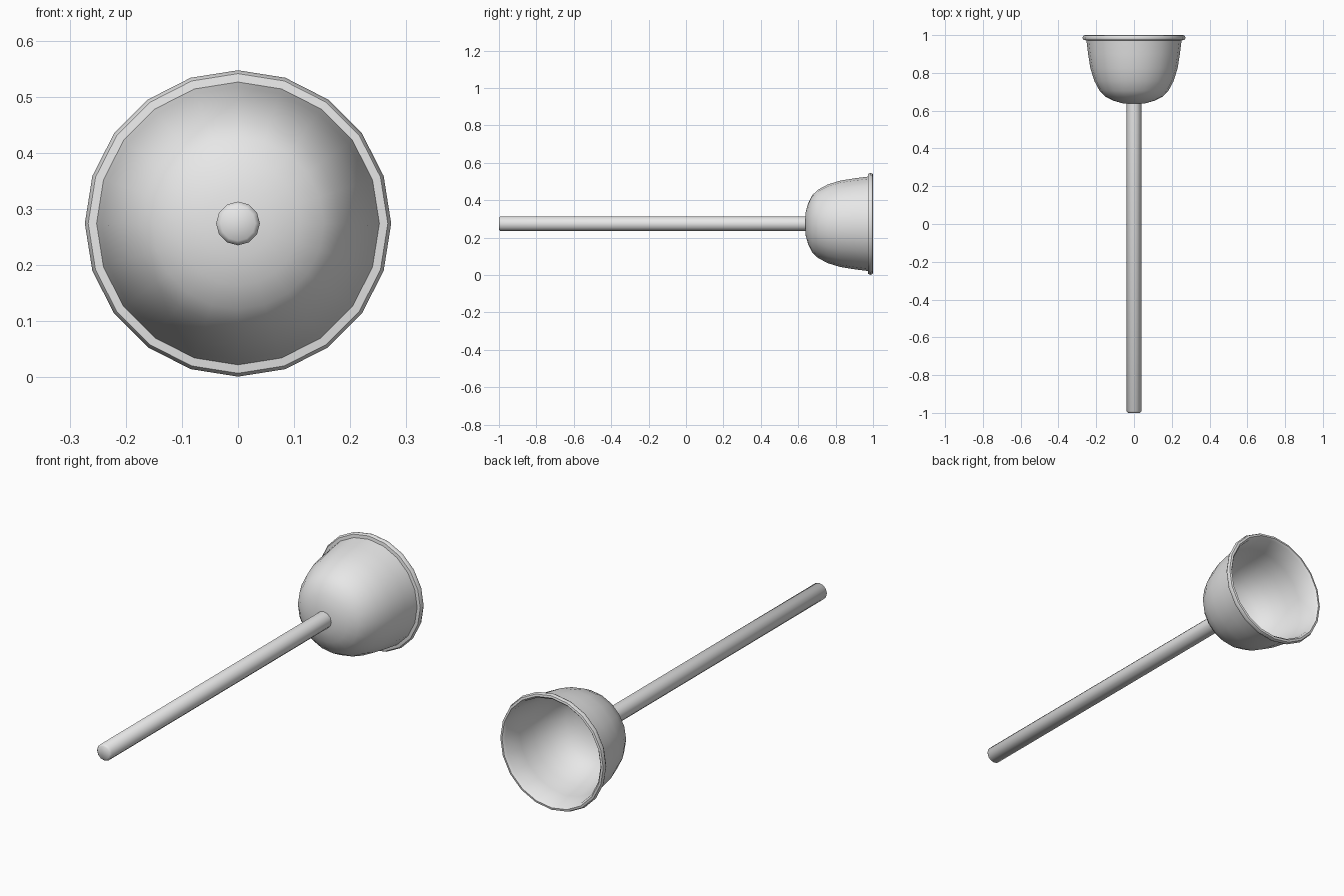
import bpy, bmesh, math

if "Cube" in bpy.data.objects:
    bpy.data.objects.remove(bpy.data.objects["Cube"])

CZ = 0.274  # height of the axis above the ground

grey = bpy.data.materials.new("light_grey")
grey.diffuse_color = (0.8, 0.8, 0.8, 1)
grey.use_nodes = True
grey.node_tree.nodes["Principled BSDF"].inputs["Base Color"].default_value = grey.diffuse_color


def lathe(name, profile, sides):
    """Revolve (radius, y) points around the y axis; radius 0 makes a pole."""
    bm = bmesh.new()
    rings = []
    for r, y in profile:
        if r == 0:
            rings.append([bm.verts.new((0, y, CZ))] * sides)
        else:
            rings.append([bm.verts.new((r * math.sin(2 * math.pi * i / sides), y,
                                        CZ + r * math.cos(2 * math.pi * i / sides)))
                          for i in range(sides)])
    for a, b in zip(rings, rings[1:]):
        for i in range(sides):
            j = (i + 1) % sides
            bm.faces.new(list(dict.fromkeys((a[i], a[j], b[j], b[i]))))
    bmesh.ops.recalc_face_normals(bm, faces=bm.faces)
    mesh = bpy.data.meshes.new(name)
    bm.to_mesh(mesh)
    bm.free()
    mesh.materials.append(grey)
    ob = bpy.data.objects.new(name, mesh)
    bpy.context.collection.objects.link(ob)
    bpy.ops.object.select_all(action='DESELECT')
    ob.select_set(True)
    bpy.context.view_layer.objects.active = ob
    bpy.ops.object.shade_smooth_by_angle(angle=math.radians(50))
    return ob


# Bell-shaped cup: outer wall, rolled rim, inner wall
lathe("cup", [
    (0, 0.636), (0.06, 0.639), (0.11, 0.653), (0.153, 0.675), (0.182, 0.705),
    (0.21, 0.757), (0.231, 0.825), (0.243, 0.9), (0.252, 0.972),
    (0.267, 0.974), (0.273, 0.985), (0.268, 0.998), (0.258, 1.0), (0.249, 0.99),
    (0.236, 0.9), (0.223, 0.825), (0.202, 0.76), (0.174, 0.713), (0.146, 0.685),
    (0.105, 0.664), (0.06, 0.651), (0, 0.648)], 20)

# Long straight handle with a slightly rounded end
lathe("handle", [(0, -1.0), (0.031, -1.0), (0.039, -0.992), (0.039, 0.643), (0, 0.643)], 12)
